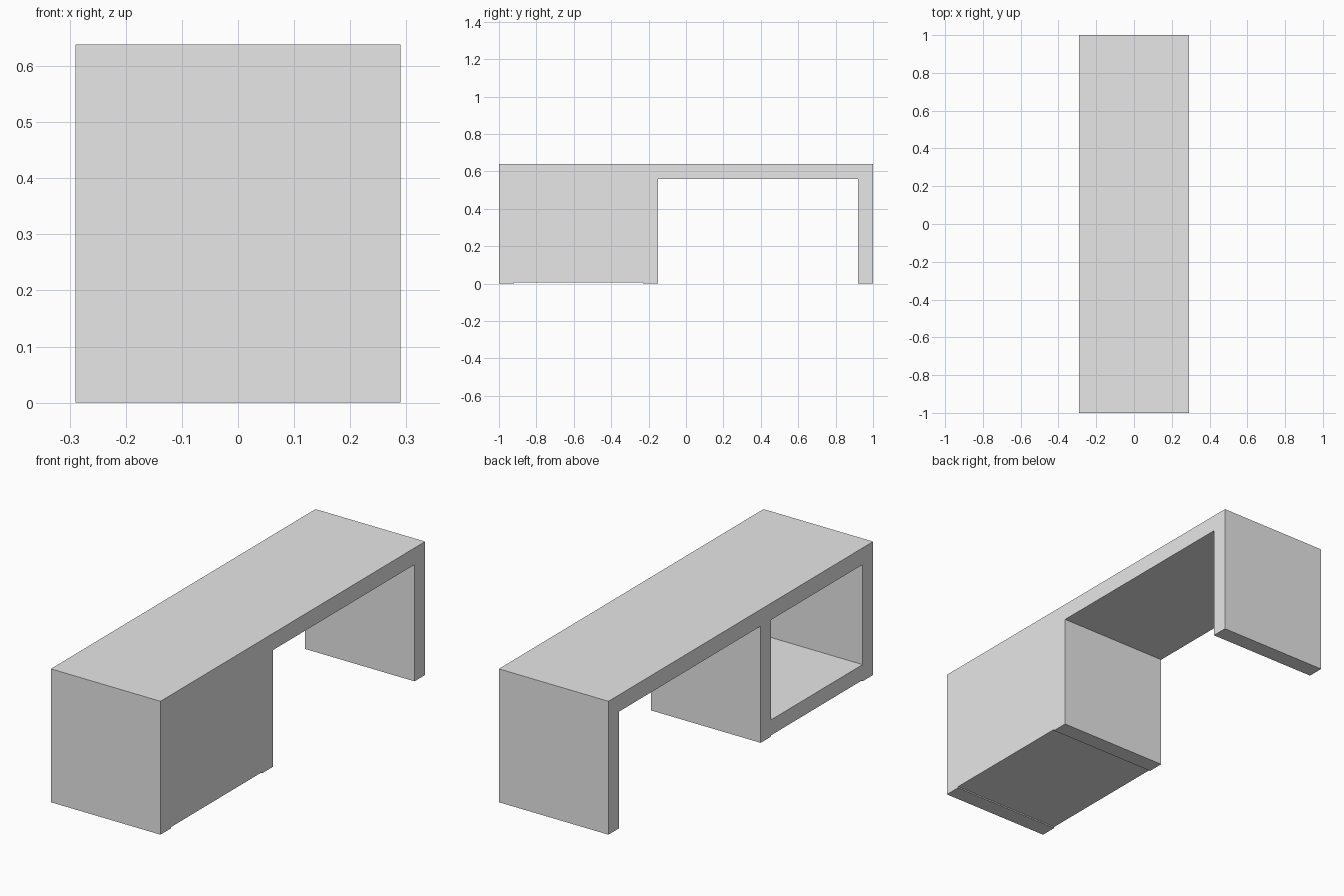
import bpy

cube = bpy.data.objects.get("Cube")
if cube:
    bpy.data.objects.remove(cube, do_unlink=True)

grey = bpy.data.materials.new("light_grey")
grey.use_nodes = True
colour = (0.8, 0.8, 0.8, 1)
grey.diffuse_color = colour
grey.node_tree.nodes["Principled BSDF"].inputs["Base Color"].default_value = colour

HALF_W = 0.29    # half the desk depth
HEIGHT = 0.638
T = 0.08         # board thickness
UNDER = HEIGHT - T
DIVIDER = -0.15  # outer face of the cabinet's inner wall
GAP = 0.006      # the cabinet floor is raised slightly


def board(name, x, y, z):
    """Box board given its (min, max) range on each axis."""
    ranges = (x, y, z)
    bpy.ops.mesh.primitive_cube_add(size=1, location=[(a + b) / 2 for a, b in ranges])
    obj = bpy.context.object
    obj.name = name
    obj.scale = [b - a for a, b in ranges]
    bpy.ops.object.transform_apply(location=False, rotation=False, scale=True)
    obj.data.materials.append(grey)


full = (-HALF_W, HALF_W)

# Desk top and the three upright boards
board("desk_top", full, (-1, 1), (UNDER, HEIGHT))
for name, start in (("cabinet_front_wall", -1),
                    ("cabinet_inner_wall", DIVIDER - T),
                    ("end_leg", 1 - T)):
    board(name, full, (start, start + T), (0, UNDER))

# Cabinet floor, and the panel closing one side (the other stays open)
inside = (-1 + T, DIVIDER - T)
board("cabinet_floor", full, inside, (GAP, T))
board("cabinet_side_panel", (HALF_W - T, HALF_W), inside, (T, UNDER))
